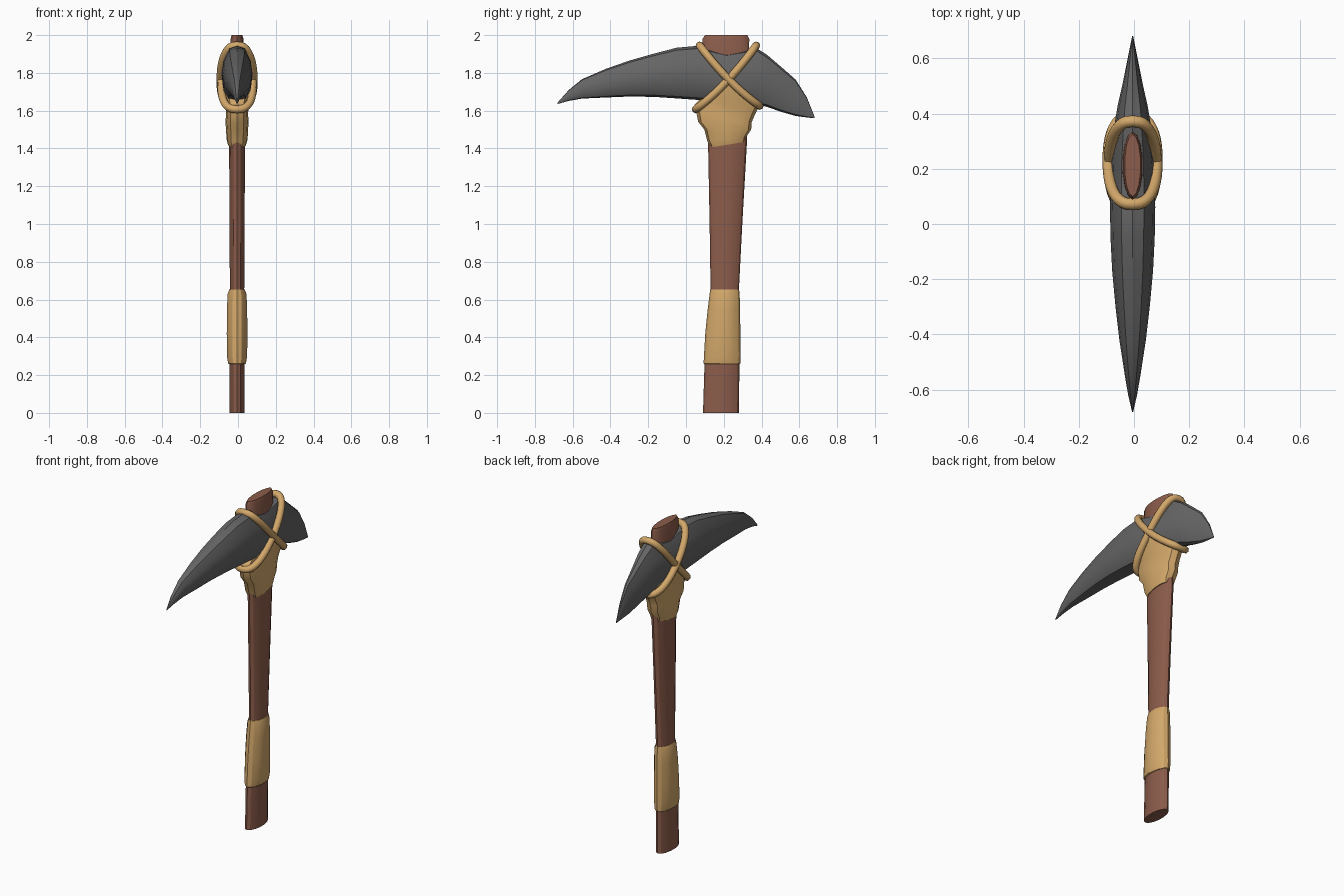
import bpy, bmesh, math

if "Cube" in bpy.data.objects:
    bpy.data.objects.remove(bpy.data.objects["Cube"])

CX = -0.005  # side-to-side centre of the tool


def material(name, rgb):
    m = bpy.data.materials.new(name)
    m.diffuse_color = (*rgb, 1)
    m.use_nodes = True
    m.node_tree.nodes["Principled BSDF"].inputs["Base Color"].default_value = m.diffuse_color
    return m


WOOD = material("brown wood", (0.26, 0.108, 0.07))
STONE = material("grey stone", (0.13, 0.13, 0.13))
HIDE = material("tan hide", (0.65, 0.39, 0.145))


def finish(obj, mat, angle):
    obj.data.materials.append(mat)
    bpy.ops.object.select_all(action='DESELECT')
    obj.select_set(True)
    bpy.context.view_layer.objects.active = obj
    bpy.ops.object.shade_smooth_by_angle(angle=math.radians(angle))


def loft(name, rings, mat, angle=30, closed=False):
    """Skin a list of equal-length point rings; cap the ends unless closed."""
    bm = bmesh.new()
    vs = [[bm.verts.new(p) for p in r] for r in rings]
    n = len(vs[0])
    pairs = list(zip(vs, vs[1:])) + ([(vs[-1], vs[0])] if closed else [])
    for a, b in pairs:
        for i in range(n):
            j = (i + 1) % n
            bm.faces.new((a[i], a[j], b[j], b[i]))
    if not closed:
        bm.faces.new(vs[0])
        bm.faces.new(vs[-1])
    bmesh.ops.recalc_face_normals(bm, faces=bm.faces)
    me = bpy.data.meshes.new(name)
    bm.to_mesh(me)
    bm.free()
    obj = bpy.data.objects.new(name, me)
    bpy.context.collection.objects.link(obj)
    finish(obj, mat, angle)
    return obj


def oval(z, y0, y1, hx, n=14, power=1.0, slope=0.0):
    """Horizontal oval ring from y0 to y1, half width hx, tilted by slope."""
    ring = []
    for i in range(n):
        a = 2 * math.pi * (i + 0.5 * (n == 8)) / n
        c, s = math.cos(a), math.sin(a)
        x = math.copysign(abs(s) ** power, s) * hx
        dy = math.copysign(abs(c) ** power, c) * (y1 - y0) / 2
        ring.append((CX + x, (y0 + y1) / 2 + dy, z + slope * dy))
    return ring


# Wooden handle
loft("handle", [oval(*s) for s in [
    (0.0, 0.09, 0.28, 0.04), (0.26, 0.098, 0.283, 0.04), (0.65, 0.13, 0.28, 0.039),
    (1.0, 0.125, 0.298, 0.041), (1.42, 0.117, 0.322, 0.043), (1.8, 0.09, 0.333, 0.04),
    (1.98, 0.088, 0.335, 0.035), (2.0, 0.1, 0.325, 0.029)]], WOOD)

# Wrapped hand grip
loft("grip", [oval(*s) for s in [
    (0.258, 0.097, 0.285, 0.044), (0.262, 0.093, 0.288, 0.048), (0.30, 0.095, 0.289, 0.055),
    (0.42, 0.102, 0.288, 0.056), (0.55, 0.115, 0.286, 0.055), (0.63, 0.125, 0.284, 0.051),
    (0.653, 0.128, 0.281, 0.042)]], HIDE)

# Hide binding under the head
loft("binding", [oval(*s, 12, 0.8, sl) for s, sl in [
    ((1.42, 0.13, 0.312, 0.048), 0.16), ((1.45, 0.113, 0.32, 0.056), 0.12),
    ((1.50, 0.097, 0.345, 0.058), 0.0), ((1.54, 0.065, 0.348, 0.062), 0.0),
    ((1.58, 0.057, 0.365, 0.058), 0.0), ((1.63, 0.045, 0.39, 0.062), 0.0),
    ((1.68, 0.09, 0.36, 0.074), 0.0), ((1.74, 0.18, 0.26, 0.084), 0.0)]], HIDE)

# Stone head: stations of (y, bottom z, top z, half width)
STATIONS = [
    (-0.68, 1.635, 1.643, 0.002), (-0.62, 1.652, 1.71, 0.016), (-0.55, 1.664, 1.767, 0.028),
    (-0.42, 1.67, 1.823, 0.048), (-0.30, 1.675, 1.865, 0.062), (-0.17, 1.673, 1.902, 0.074),
    (-0.05, 1.665, 1.933, 0.08), (0.06, 1.657, 1.943, 0.082), (0.215, 1.648, 1.905, 0.08),
    (0.37, 1.635, 1.933, 0.064), (0.43, 1.62, 1.895, 0.054), (0.50, 1.595, 1.835, 0.038),
    (0.58, 1.572, 1.765, 0.022), (0.64, 1.564, 1.67, 0.01), (0.68, 1.56, 1.57, 0.002)]
HALF = [(0.5, 0.95), (0.88, 0.72), (1.0, 0.48), (0.88, 0.2), (0.55, 0.04)]
SECTION = [(0, 1)] + HALF + [(0, 0)] + [(-x, t) for x, t in reversed(HALF)]
loft("stone_head", [[(CX + x * w, y, b + t * (h - b)) for x, t in SECTION]
                    for y, b, h, w in STATIONS], STONE, 28)


# Two crossed cords, each a tilted rounded loop around the head
def cord(name, y_top, y_low, z_low, hx, n=40, sides=8, radius=0.021):
    centres = []
    for i in range(n):
        a = 2 * math.pi * i / n
        c, s = math.cos(a), math.sin(a)
        u = (1 - math.copysign(abs(c) ** 0.85, c)) / 2        # 0 top, 1 bottom
        y = y_top + (y_low - y_top) * u
        z = 1.945 + (z_low - 1.945) * u - 0.1 * u * (1 - u)  # slight sag
        centres.append((CX + math.copysign(abs(s) ** 0.75, s) * hx, y, z))
    curve = bpy.data.curves.new(name, 'CURVE')
    curve.dimensions = '3D'
    curve.bevel_depth = radius
    curve.bevel_resolution = 2
    spline = curve.splines.new('POLY')
    spline.points.add(n - 1)
    for p, co in zip(spline.points, centres):
        p.co = (*co, 1)
    spline.use_cyclic_u = True
    obj = bpy.data.objects.new(name, curve)
    bpy.context.collection.objects.link(obj)
    bpy.ops.object.select_all(action='DESELECT')
    obj.select_set(True)
    bpy.context.view_layer.objects.active = obj
    bpy.ops.object.convert(target='MESH')
    finish(bpy.context.view_layer.objects.active, HIDE, 50)


cord("cord_front_to_back", 0.072, 0.39, 1.625, 0.088)
cord("cord_back_to_front", 0.372, 0.052, 1.607, 0.084)
